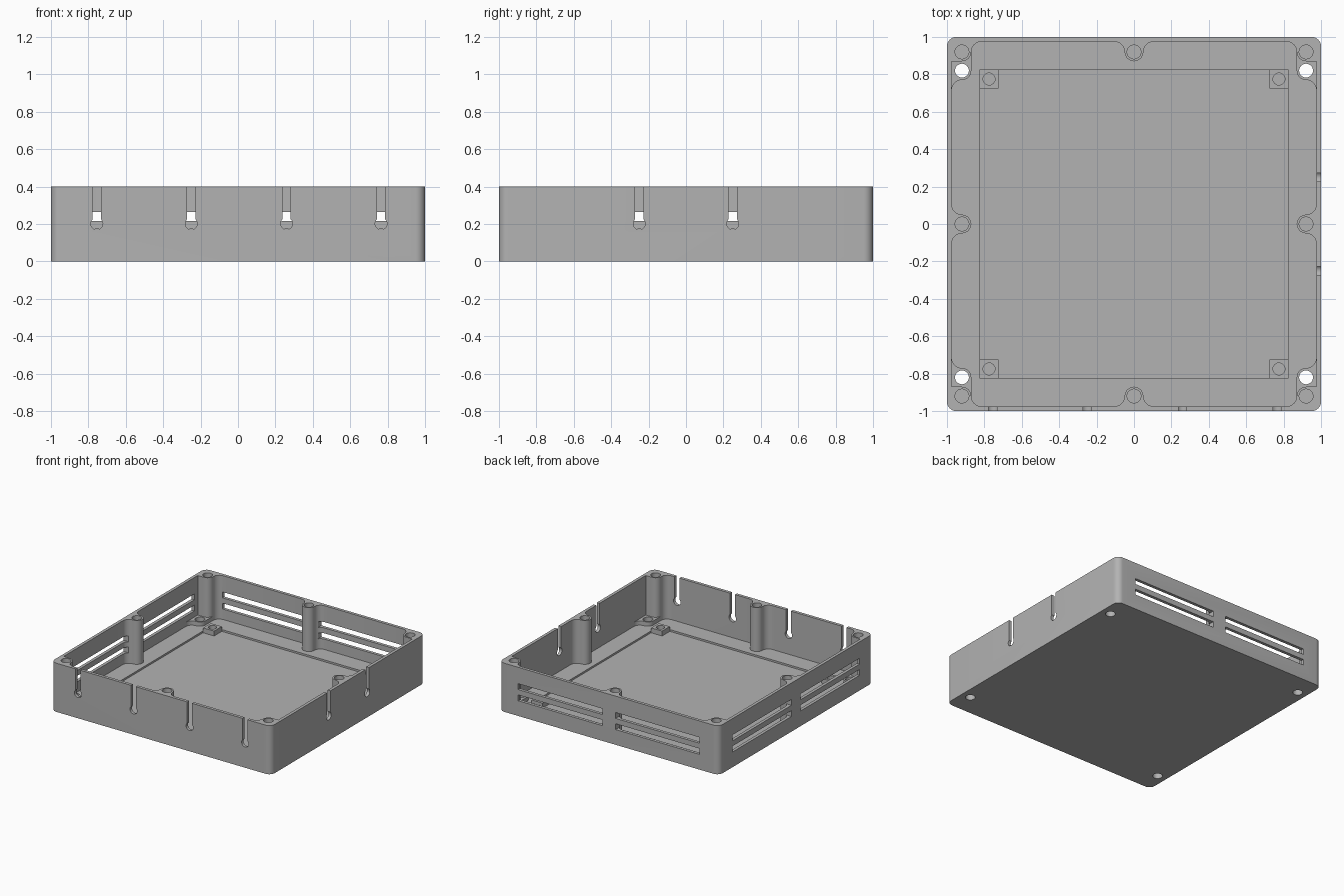
import bpy
import bmesh
from math import cos, sin, radians

if "Cube" in bpy.data.objects:
    bpy.data.objects.remove(bpy.data.objects["Cube"], do_unlink=True)

grey = bpy.data.materials.new("plain grey")
grey.use_nodes = True
colour = (0.45, 0.45, 0.45, 1)
grey.diffuse_color = colour
grey.node_tree.nodes["Principled BSDF"].inputs["Base Color"].default_value = colour

WALL = 0.975      # inner face of the walls
POST = 0.92       # centre line of the screw posts
R = 0.05          # post radius
FLARE = WALL - POST
FLOOR = 0.04
RECESS = 0.825
TOP = 0.4
QUADS = [(1, 1), (-1, 1), (-1, -1), (1, -1)]


def arc(cx, cy, r, a0, a1, n=8):
    angles = [radians(a0 + (a1 - a0) * i / n) for i in range(n + 1)]
    return [(cx + r * cos(a), cy + r * sin(a)) for a in angles]


def circle(cx, cy, r):
    return arc(cx, cy, r, 0, 360, 32)[:-1]


def rect(x0, x1, y0, y1):
    return [(x0, y0), (x1, y0), (x1, y1), (x0, y1)]


def flip(points, sx, sy):
    return [(x * sx, y * sy) for x, y in points]


def four_way(quadrant):
    """Closed outline from the quarter that runs from the x to the y axis."""
    out = []
    for sx, sy in QUADS:
        part = flip(quadrant, sx, sy)
        for p in part if sx * sy > 0 else part[::-1]:
            if not out or abs(p[0] - out[-1][0]) + abs(p[1] - out[-1][1]) > 1e-5:
                out.append(p)
    return out[:-1] if abs(out[0][1] - out[-1][1]) < 1e-5 else out


def prisms(name, outlines, lo, hi, axis="z"):
    """One object made of outlines extruded along an axis."""
    place = {"z": lambda a, b, h: (a, b, h),
             "y": lambda a, b, h: (a, h, b),
             "x": lambda a, b, h: (h, a, b)}[axis]
    bm = bmesh.new()
    for pts in outlines:
        low = [bm.verts.new(place(a, b, lo)) for a, b in pts]
        high = [bm.verts.new(place(a, b, hi)) for a, b in pts]
        bm.faces.new(low[::-1])
        bm.faces.new(high)
        for i in range(len(pts)):
            j = (i + 1) % len(pts)
            bm.faces.new((low[i], low[j], high[j], high[i]))
    bmesh.ops.recalc_face_normals(bm, faces=bm.faces)
    mesh = bpy.data.meshes.new(name)
    bm.to_mesh(mesh)
    bm.free()
    mesh.materials.append(grey)
    obj = bpy.data.objects.new(name, mesh)
    bpy.context.collection.objects.link(obj)
    return obj


def cut(obj, cutter):
    bpy.context.view_layer.objects.active = obj
    mod = obj.modifiers.new("cut", "BOOLEAN")
    mod.operation = "DIFFERENCE"
    mod.solver = "EXACT"
    mod.object = cutter
    bpy.ops.object.modifier_apply(modifier=mod.name)
    bpy.data.objects.remove(cutter, do_unlink=True)


def finish(obj):
    bpy.ops.object.select_all(action="DESELECT")
    obj.select_set(True)
    bpy.context.view_layer.objects.active = obj
    bpy.ops.object.shade_smooth_by_angle(angle=radians(30))


# Tray body with rounded corners
tray = prisms("tray", [four_way(arc(0.95, 0.95, 0.05, 0, 90))], 0, TOP)

# Cavity whose outline leaves the flared screw posts standing
cavity = (arc(POST, 0, R, 180, 90) + arc(POST, R + FLARE, FLARE, -90, 0)
          + [(WALL, POST - R)] + arc(POST, POST, R, 270, 180)
          + arc(POST - R - FLARE, POST, FLARE, 0, 90)
          + arc(R + FLARE, POST, FLARE, 90, 180) + arc(0, POST, R, 0, -90))
cut(tray, prisms("cavity", [four_way(cavity)], FLOOR, 0.5))
cut(tray, prisms("recess", [rect(-RECESS, RECESS, -RECESS, RECESS)], 0.025, 0.1))

# Blind screw holes in the posts
spots = [(POST * x, POST * y) for x in (-1, 0, 1) for y in (-1, 0, 1) if x or y]
cut(tray, prisms("screw_holes", [circle(x, y, 0.037) for x, y in spots], 0.1, 0.5))


# Keyhole cable slots in the front and the +x wall
def keyhole(c):
    return ([(c + 0.022, 0.5), (c - 0.022, 0.5)]
            + arc(c, 0.202, 0.032, 133.4, 406.6, 24))


cut(tray, prisms("front_slots", [keyhole(c) for c in (-0.755, -0.25, 0.26, 0.765)],
                 -1.1, -0.94, "y"))
cut(tray, prisms("side_slots", [keyhole(c) for c in (-0.25, 0.25)], 0.94, 1.1, "x"))

# Paired vents in the back and the -x wall, passing outside the posts
vents = [rect(a, a + 0.765, z, z + 0.048)
         for a in (-0.825, 0.06) for z in (0.125, 0.217)]
cut(tray, prisms("back_vents", vents, 0.95, 1.1, "y"))
cut(tray, prisms("side_vents", vents, -1.1, -0.95, "x"))


# Through holes for mounting, next to the corner posts
def mount_holes():
    holes = [circle(POST * x, 0.82 * y, 0.037) for x, y in QUADS]
    return prisms("mount_holes", holes, -0.1, 0.5)


cut(tray, mount_holes())
finish(tray)

# Low bosses around the mounting holes
boss = ([(0.985, POST), (POST - R, POST)] + arc(POST, 0.82, R, 180, 270)
        + arc(POST, 0.82 - R - FLARE, FLARE, 90, 0) + [(0.985, 0.715)])
bosses = prisms("mounting_bosses", [flip(boss, x, y) for x, y in QUADS], 0.02, 0.075)
cut(bosses, mount_holes())
finish(bosses)

# Square board supports in the recess corners
pad = rect(RECESS - 0.1, RECESS, RECESS - 0.1, RECESS)
pads = prisms("board_supports", [flip(pad, x, y) for x, y in QUADS], 0.015, 0.065)
cut(pads, prisms("pad_holes", [circle(0.775 * x, 0.775 * y, 0.032) for x, y in QUADS],
                 0.025, 0.1))
finish(pads)
